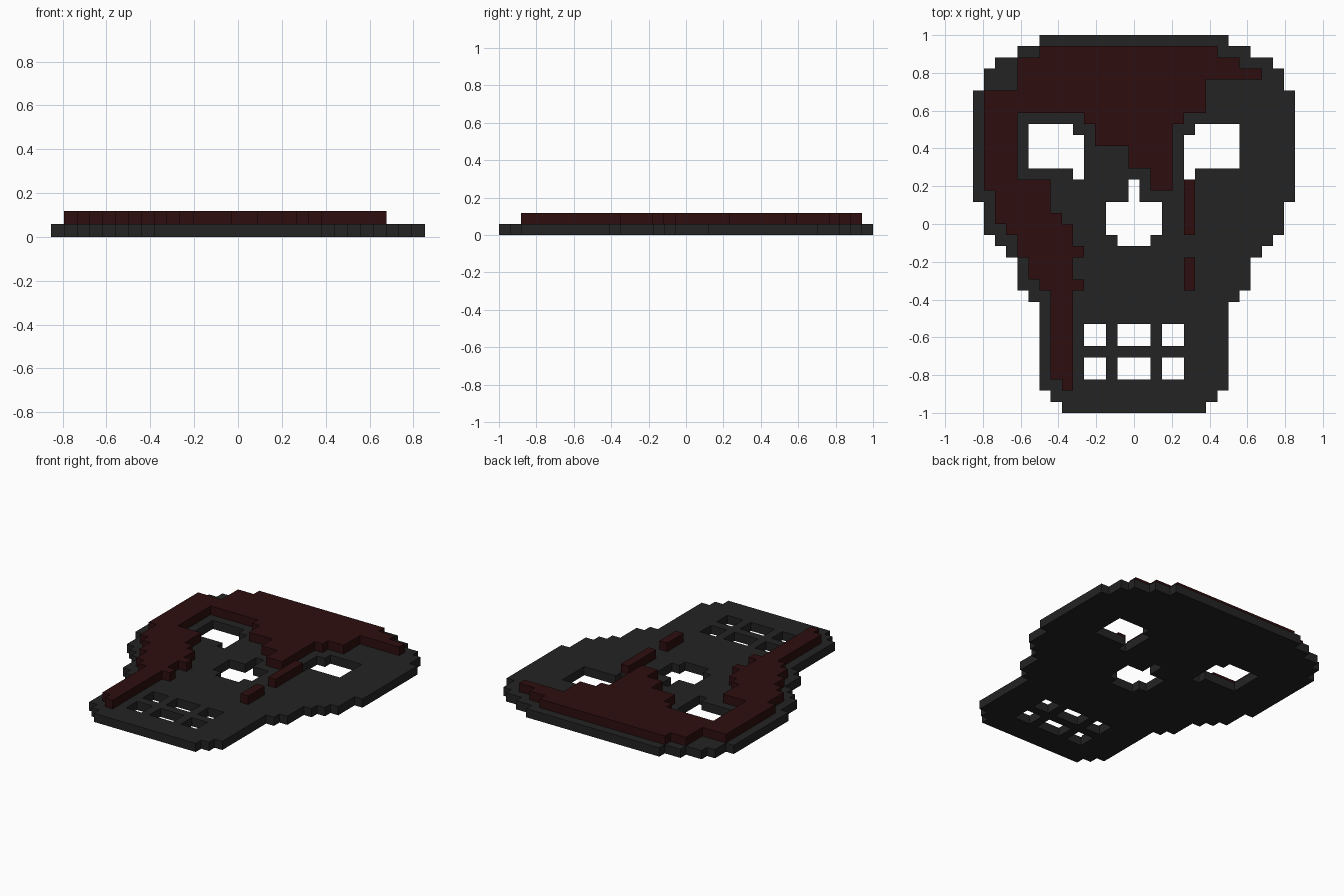
import bpy, bmesh

old = bpy.data.objects.get("Cube")
if old:
    bpy.data.objects.remove(old, do_unlink=True)

COLS, ROWS = 29, 34
U = 2 / ROWS              # one pixel cell, also the layer thickness


def material(name, rgb, rough=0.8):
    m = bpy.data.materials.new(name)
    m.use_nodes = True
    m.diffuse_color = (*rgb, 1)
    bsdf = m.node_tree.nodes["Principled BSDF"]
    bsdf.inputs["Base Color"].default_value = (*rgb, 1)
    bsdf.inputs["Roughness"].default_value = rough
    return m


def cells(blocks, mirror=False):
    """Set of (column, row) cells in blocks (col0, col1, row0, row1), ends excluded."""
    out = set()
    for c0, c1, r0, r1 in blocks:
        out |= {(c, r) for c in range(c0, c1) for r in range(r0, r1)}
    if mirror:
        out |= {(COLS - 1 - c, r) for c, r in out}
    return out


def slab(name, filled, z, mat):
    """Flat layer one cell thick, made by extruding the filled cells upward."""
    bm = bmesh.new()
    verts = {}

    def corner(c, r):
        if (c, r) not in verts:
            verts[c, r] = bm.verts.new(((c - COLS / 2) * U, (ROWS / 2 - r) * U, z))
        return verts[c, r]

    for c, r in sorted(filled):
        bm.faces.new([corner(c, r + 1), corner(c + 1, r + 1), corner(c + 1, r), corner(c, r)])
    ext = bmesh.ops.extrude_face_region(bm, geom=bm.faces[:], use_keep_orig=True)
    top = [g for g in ext["geom"] if isinstance(g, bmesh.types.BMVert)]
    bmesh.ops.translate(bm, verts=top, vec=(0, 0, U))
    bmesh.ops.recalc_face_normals(bm, faces=bm.faces[:])
    me = bpy.data.meshes.new(name)
    bm.to_mesh(me)
    bm.free()
    me.materials.append(mat)
    ob = bpy.data.objects.new(name, me)
    bpy.context.collection.objects.link(ob)
    return ob


charcoal = material("charcoal", (0.0168, 0.0168, 0.0168))
dark_red = material("dark red", (0.027, 0.0042, 0.0046))

# Skull outline: (first row, inset from each side)
outline = [(0, 6), (1, 4), (2, 2), (3, 1), (5, 0), (15, 1), (18, 2), (19, 3),
           (20, 4), (23, 5), (24, 6), (32, 7), (33, 8), (ROWS, 0)]
skull = cells([(i, COLS - i, r, nxt[0]) for (r, i), nxt in zip(outline, outline[1:])])

# Openings, mirrored left to right
eyes = [(5, 9, 8, 9), (5, 10, 9, 12), (9, 10, 12, 13)]
nose = [(14, 15, 13, 15), (12, 17, 15, 18), (13, 16, 18, 19)]
teeth = [(c0, c1, r, r + 2) for r in (26, 29) for c0, c1 in ((10, 12), (13, 16))]
slab("skull_plate", skull - cells(eyes + nose + teeth, mirror=True), 0, charcoal)

# Raised stain running over the forehead and down one cheek
forehead = [(6, 22, 1, 2), (4, 24, 2, 3), (4, 26, 3, 4), (4, 21, 4, 5), (1, 21, 5, 7),
            (10, 19, 7, 8), (11, 18, 8, 10), (14, 18, 10, 12), (16, 18, 12, 14)]
cheek = [(1, 4, 7, 13), (1, 7, 13, 14), (2, 7, 14, 16), (2, 8, 16, 17), (3, 9, 17, 18),
         (4, 9, 18, 19), (4, 10, 19, 20), (5, 9, 20, 22), (6, 10, 22, 23),
         (7, 9, 23, 31), (8, 9, 31, 32)]
slab("forehead_and_cheek_stain", cells(forehead + cheek), U, dark_red)

# Drips under the other eye
slab("upper_drip", cells([(19, 20, 13, 18)]), U, dark_red)
slab("lower_drip", cells([(19, 20, 20, 23)]), U, dark_red)
